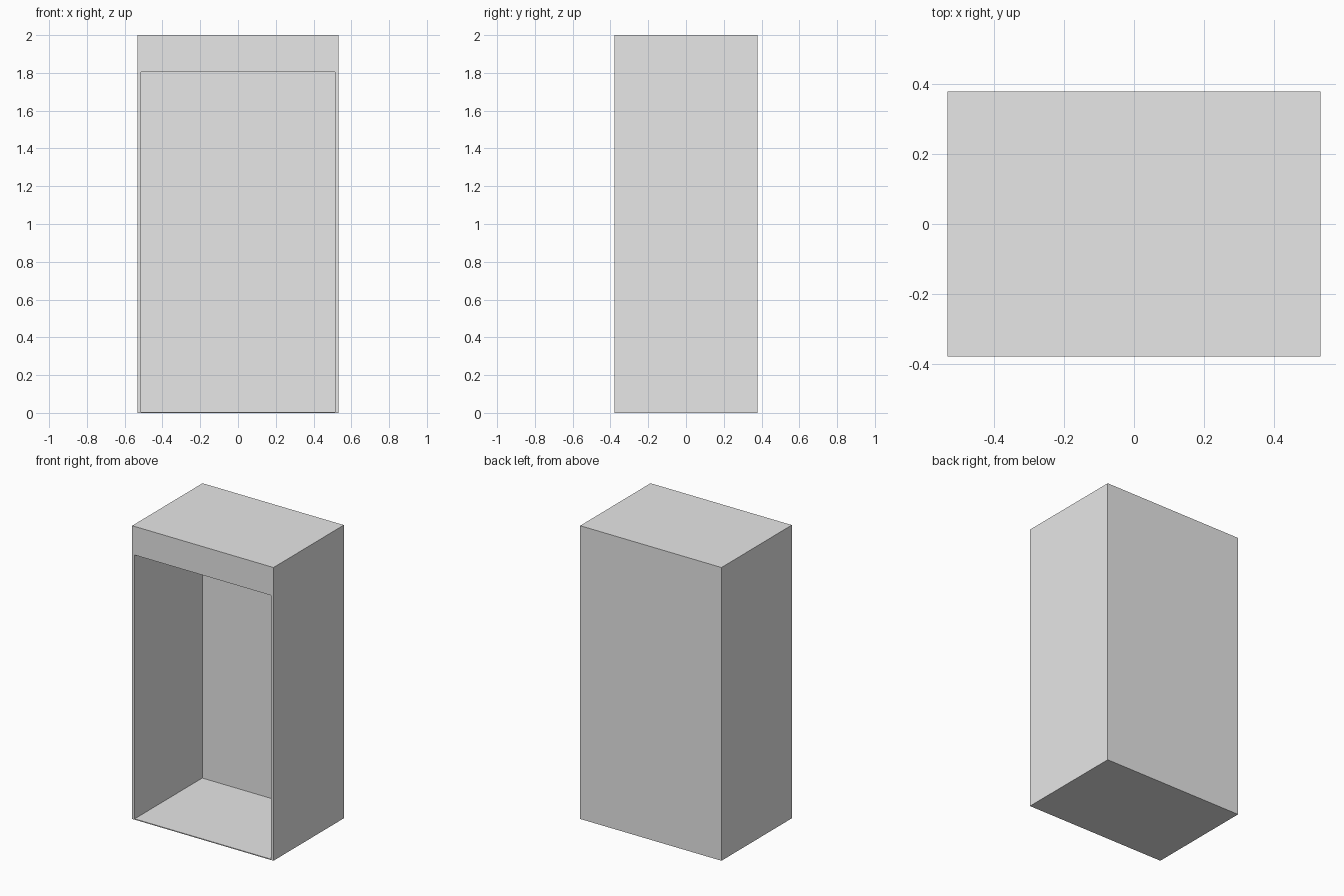
import bpy
import bmesh

if "Cube" in bpy.data.objects:
    bpy.data.objects.remove(bpy.data.objects["Cube"])

W, D, H = 1.066, 0.758, 2.0      # outer size
WALL, BACK = 0.027, 0.03         # side and back thickness
FLOOR, TOP = 0.006, 1.805        # opening bottom and top

grey = bpy.data.materials.new("light_grey")
grey.diffuse_color = (0.8, 0.8, 0.8, 1.0)
grey.use_nodes = True
grey.node_tree.nodes["Principled BSDF"].inputs["Base Color"].default_value = grey.diffuse_color


def box(bm, x0, x1, y0, y1, z0, z1):
    """Add a box between two corners and return its vertices."""
    verts = bmesh.ops.create_cube(bm, size=1.0)["verts"]
    for v in verts:
        v.co.x = x1 if v.co.x > 0 else x0
        v.co.y = y1 if v.co.y > 0 else y0
        v.co.z = z1 if v.co.z > 0 else z0
    return verts


# Cabinet shell
bm = bmesh.new()
box(bm, -W / 2, W / 2, -D / 2, D / 2, 0, H)
bm.faces.ensure_lookup_table()
front = min(bm.faces, key=lambda f: f.calc_center_median().y)

# Opening: inset the front face, fit it to the frame, push it back
bmesh.ops.inset_region(bm, faces=[front], thickness=WALL)
for v in front.verts:
    v.co.z = TOP if v.co.z > H / 2 else FLOOR
inner = bmesh.ops.extrude_discrete_faces(bm, faces=[front])["faces"][0]
for v in inner.verts:
    v.co.y = D / 2 - BACK
bmesh.ops.recalc_face_normals(bm, faces=bm.faces)

mesh = bpy.data.meshes.new("cabinet_shell")
bm.to_mesh(mesh)
bm.free()
mesh.materials.append(grey)
shell = bpy.data.objects.new("cabinet_shell", mesh)
bpy.context.collection.objects.link(shell)
